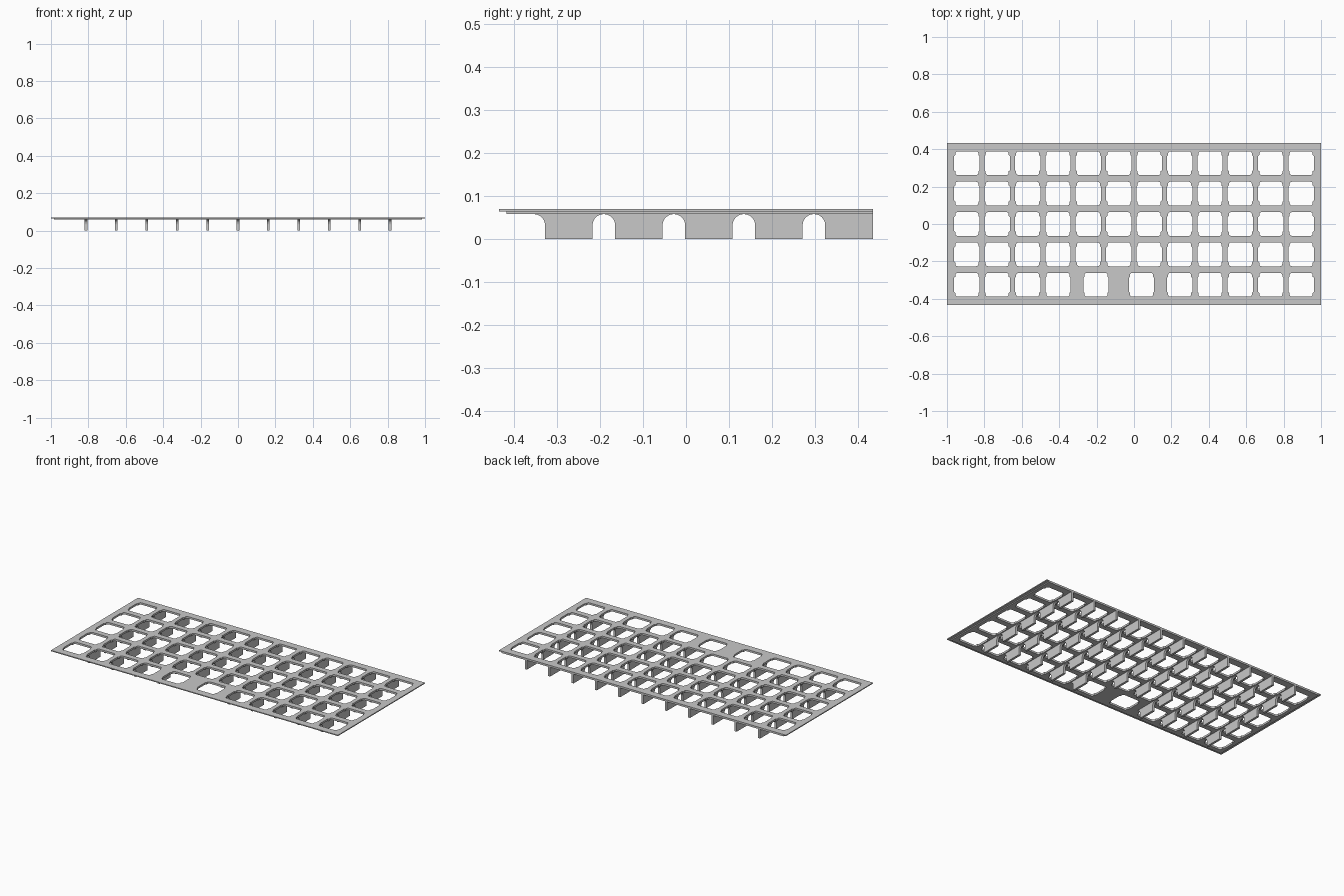
import bpy, bmesh, math

if "Cube" in bpy.data.objects:
    bpy.data.objects.remove(bpy.data.objects["Cube"])

PITCH = 0.1625
HALF_Y = 0.4335
Z_LOW, Z_STEP, Z_TOP = 0.058, 0.064, 0.07

grey = bpy.data.materials.new("plain grey")
grey.use_nodes = True
grey.diffuse_color = (0.58, 0.58, 0.58, 1)
grey.node_tree.nodes["Principled BSDF"].inputs["Base Color"].default_value = grey.diffuse_color


def add_mesh(name, mesh):
    mesh.name = name
    mesh.materials.clear()
    mesh.materials.append(grey)
    obj = bpy.data.objects.new(name, mesh)
    bpy.context.collection.objects.link(obj)


def hole_outline():
    """Switch opening: rounded corners and a wider middle on each side."""
    w, wide, h, mid, r = 0.0615, 0.068, 0.0635, 0.041, 0.012
    quarter = [(wide, 0.0), (wide, mid - 0.004), (wide - 0.004, mid), (w, mid + 0.002)]
    for i in range(5):
        a = math.radians(22.5 * i)
        quarter.append((w - r + r * math.cos(a), h - r + r * math.sin(a)))
    top = quarter + [(-x, y) for x, y in reversed(quarter)]
    return top + [(x, -y) for x, y in reversed(top[1:-1])]


# Key openings, with two shifted ones replacing three in the front row
columns = [(i - 5.5) * PITCH for i in range(12)]
front_row = columns[:4] + [-0.203, 0.04] + columns[7:]
holes = []
for row in range(5):
    for cx in (front_row if row == 0 else columns):
        cy = (row - 2) * PITCH
        holes.append([(cx + x, cy + y) for x, y in hole_outline()])


def pierced_slab(name, hx, y0, y1, z0, z1):
    """Filled flat curve with the openings as inner loops, given a thickness."""
    curve = bpy.data.curves.new(name, "CURVE")
    curve.dimensions = "2D"
    curve.fill_mode = "BOTH"
    curve.extrude = (z1 - z0) / 2
    for loop in [[(-hx, y0), (hx, y0), (hx, y1), (-hx, y1)]] + holes:
        spline = curve.splines.new("POLY")
        spline.points.add(len(loop) - 1)
        for point, (x, y) in zip(spline.points, loop):
            point.co = (x, y, 0, 1)
        spline.use_cyclic_u = True
        spline.use_smooth = False
    source = bpy.data.objects.new(name, curve)
    mesh = bpy.data.meshes.new_from_object(source)
    bpy.data.objects.remove(source)
    bpy.data.curves.remove(curve)

    bm = bmesh.new()
    bm.from_mesh(mesh)
    bmesh.ops.remove_doubles(bm, verts=bm.verts, dist=0.00005)
    bmesh.ops.translate(bm, verts=bm.verts, vec=(0, 0, (z0 + z1) / 2))
    bmesh.ops.recalc_face_normals(bm, faces=bm.faces)
    bm.to_mesh(mesh)
    bm.free()
    add_mesh(name, mesh)


# Plate: a thin slab over a slightly smaller one, flush at the back
pierced_slab("top_plate", 1, -HALF_Y, HALF_Y, Z_STEP, Z_TOP)
pierced_slab("lower_plate", 0.983, -0.417, HALF_Y, Z_LOW, Z_STEP)

# Ribs: upright fins with flared tops, between the columns
R = 0.026
ARC = [math.pi / 2 * i / 6 for i in range(7)]


def rib_outline(y0, y1, at_back):
    flare = [(R - R * math.cos(a), Z_LOW - R + R * math.sin(a)) for a in ARC]
    back = [(y1, Z_LOW)] if at_back else [(y1 + d, z) for d, z in flare]
    return [(y0, 0), (y1, 0)] + back + [(y0 - d, z) for d, z in reversed(flare)]


bm = bmesh.new()
for row in range(5):
    y0 = -0.327 + row * PITCH
    y1 = HALF_Y if row == 4 else y0 + 0.11
    for i in range(1, 12):
        if row == 0 and i in (5, 6):
            continue
        x = (i - 6) * PITCH - 0.007
        face = bm.faces.new([bm.verts.new((x, y, z)) for y, z in rib_outline(y0, y1, row == 4)])
        new = bmesh.ops.extrude_face_region(bm, geom=[face])["geom"]
        bmesh.ops.translate(bm, verts=[v for v in new if isinstance(v, bmesh.types.BMVert)],
                            vec=(0.014, 0, 0))
bmesh.ops.recalc_face_normals(bm, faces=bm.faces)
rib_mesh = bpy.data.meshes.new("support_ribs")
bm.to_mesh(rib_mesh)
bm.free()
add_mesh("support_ribs", rib_mesh)
